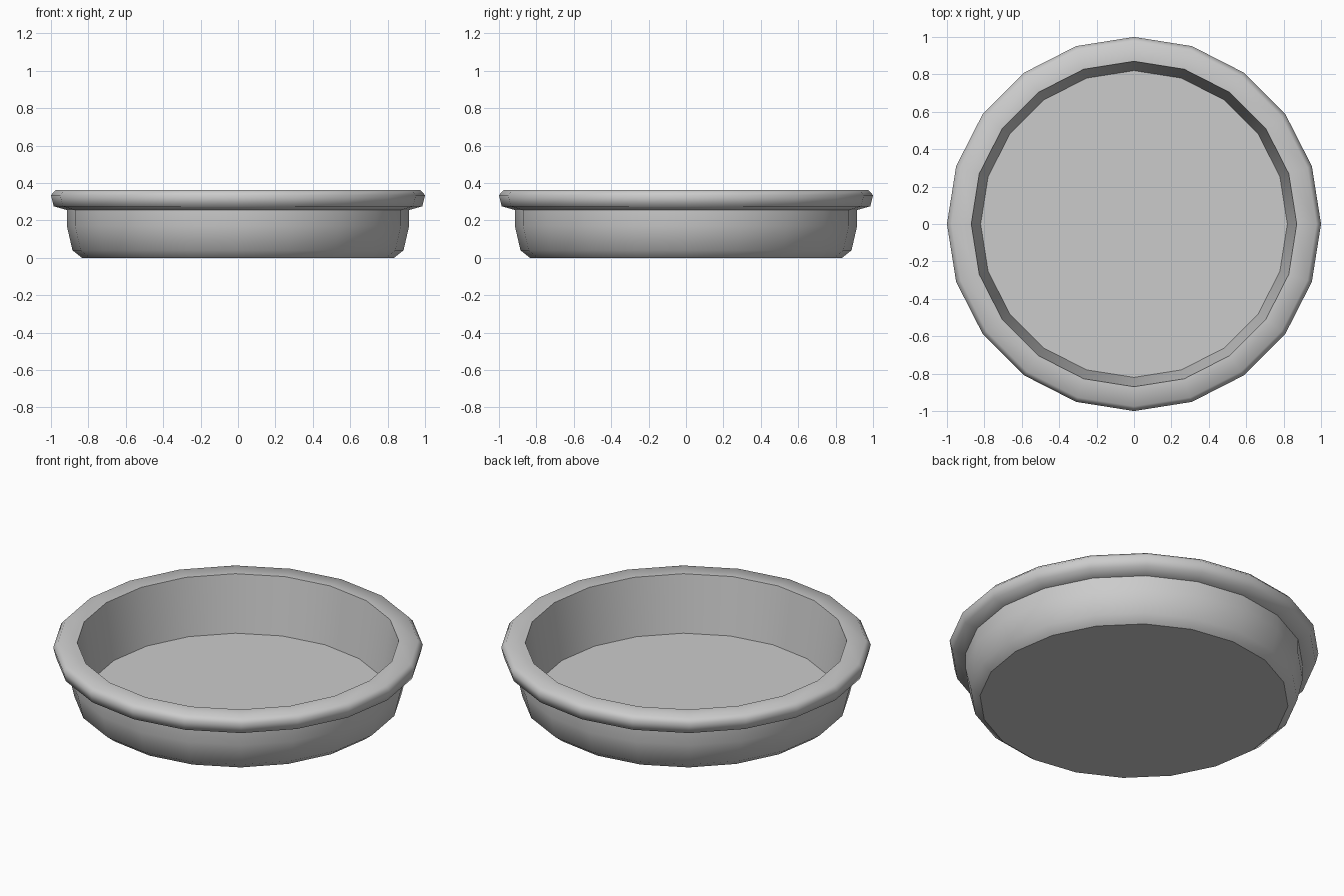
import bpy, bmesh, math

if "Cube" in bpy.data.objects:
    bpy.data.objects.remove(bpy.data.objects["Cube"])

SIDES = 20

# Cross-section from underside to inner floor: radius, height, crisp ring
profile = [
    (0.835, 0.0, True),     # foot edge
    (0.885, 0.04, False),   # bevelled base
    (0.915, 0.17, False),   # wall
    (0.915, 0.255, True),   # wall meets rim
    (0.985, 0.275, False),  # rounded rim
    (1.0, 0.335, False),
    (0.975, 0.362, False),
    (0.87, 0.362, True),    # inner lip
    (0.82, 0.03, True),     # inner floor edge
]

bm = bmesh.new()
rings = []
for r, z, _ in profile:
    rings.append([bm.verts.new((r * math.cos(a), r * math.sin(a), z))
                  for a in (2 * math.pi * i / SIDES for i in range(SIDES))])

# Lathed walls and rim
for low, high in zip(rings, rings[1:]):
    for i in range(SIDES):
        j = (i + 1) % SIDES
        bm.faces.new((low[i], low[j], high[j], high[i])).smooth = True

# Underside and inner floor
bm.faces.new(rings[0][::-1])
bm.faces.new(rings[-1])

# Crisp rings
for ring, (_, _, sharp) in zip(rings, profile):
    if sharp:
        for i in range(SIDES):
            bm.edges.get((ring[i], ring[(i + 1) % SIDES])).smooth = False

mesh = bpy.data.meshes.new("round_dish")
bm.to_mesh(mesh)
bm.free()
dish = bpy.data.objects.new("round_dish", mesh)
bpy.context.collection.objects.link(dish)
